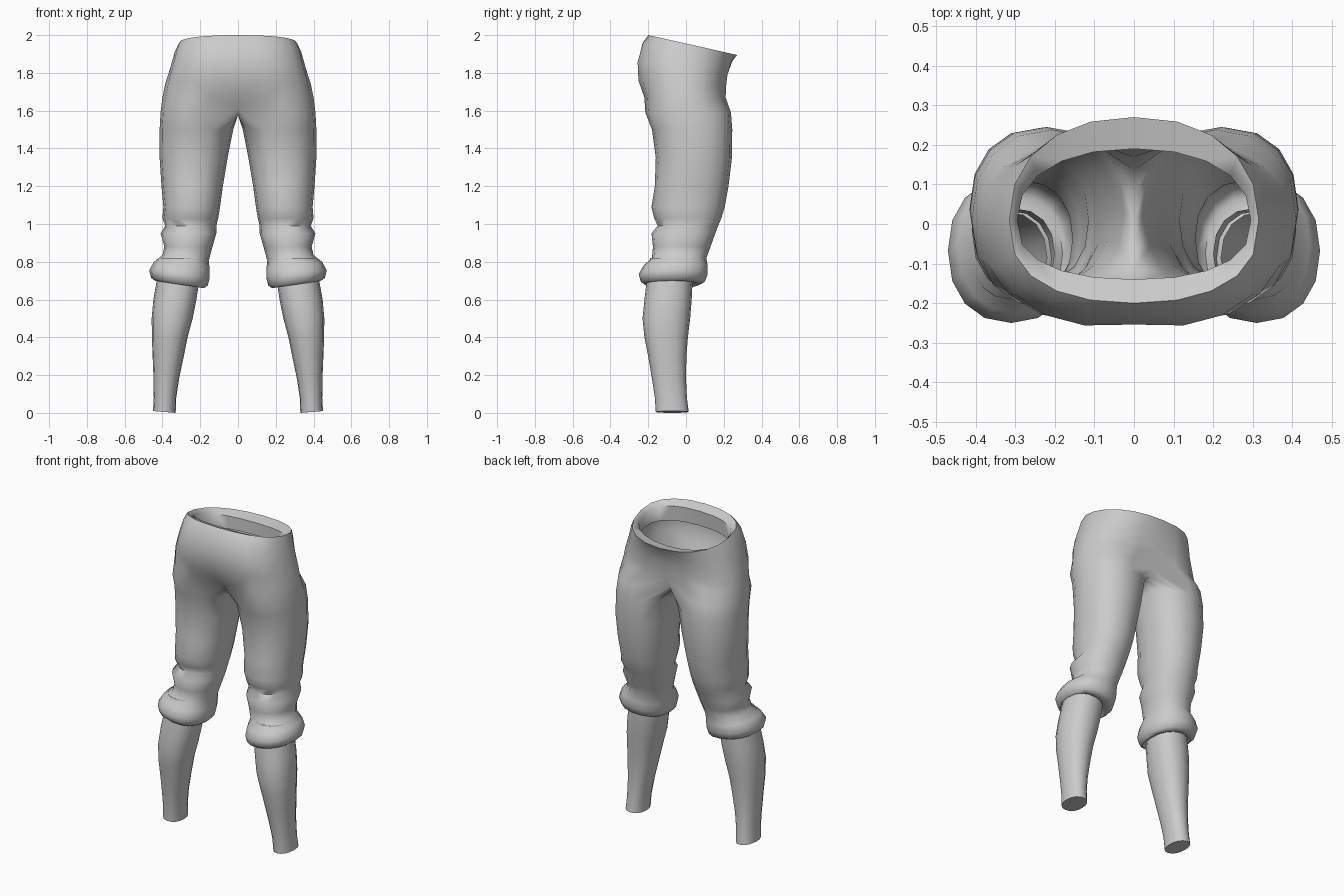
import bpy, bmesh
from math import sin, cos, pi, radians

cube = bpy.data.objects.get("Cube")
if cube:
    bpy.data.objects.remove(cube)

SIDES = 16   # points round one leg
HALF = 10    # steps round half of the hips

grey = bpy.data.materials.new("plain grey")
grey.use_nodes = True
grey.diffuse_color = (0.6, 0.6, 0.6, 1)
grey.node_tree.nodes["Principled BSDF"].inputs["Base Color"].default_value = (0.6, 0.6, 0.6, 1)


def spow(v, p):
    return abs(v) ** p * (1 if v >= 0 else -1)


def leg_ring(z, x_in, x_out, y_front, y_back, tilt=0.0, p=0.9):
    """Rounded loop, counted from the inner front round the outside to the back."""
    pts = []
    for i in range(SIDES):
        a = (i - HALF / 2) * 2 * pi / SIDES
        pts.append(((x_in + x_out) / 2 + (x_out - x_in) / 2 * spow(cos(a), p),
                    (y_front + y_back) / 2 + (y_back - y_front) / 2 * spow(sin(a), p),
                    z + tilt * cos(a)))
    return pts


def hip_ring(z_front, z_back, x_out, y_front, y_back, cleft=0.0):
    """Half loop from the front centre round the side to the back centre."""
    mid, pts = 0.01, []
    for i in range(HALF + 1):
        t = pi * i / HALF
        c = -cos(t)
        y = mid + ((y_back - mid) * spow(c, 0.9) if c > 0 else (mid - y_front) * spow(c, 0.75))
        dent = cleft if i in (0, HALF) else cleft * 0.3 if i in (1, HALF - 1) else 0
        y -= dent if c > 0 else -dent
        x = 0 if i in (0, HALF) else x_out * sin(t) ** 0.9
        f = (y - y_front) / (y_back - y_front)
        pts.append((x, y, z_front + (z_back - z_front) * f))
    return pts


def crotch_ring():
    """Leg loop whose inner points lie on the centre line under the body."""
    pts = []
    for i, (x, y, z) in enumerate(leg_ring(1.59, 0.0, 0.41, -0.215, 0.238)):
        if i == 0 or i >= HALF:
            edge = i in (0, HALF)
            x, y, z = 0, 0.01 + (y - 0.01) * 0.75, 1.61 if edge else 1.575
        pts.append((x, y, z))
    return pts


def loft(name, rings, cap=False):
    """Skin the rings from top to bottom and mirror to the other side."""
    bm = bmesh.new()
    loops = [[bm.verts.new(p) for p in r] for r in rings]
    for a, b in zip(loops, loops[1:]):
        closed = len(a) == len(b) == SIDES
        n = SIDES if closed else HALF
        for i in range(n):
            j = (i + 1) % len(b)
            bm.faces.new((b[i], b[j], a[j], a[i]))
    if cap:
        bm.faces.new(loops[-1][::-1])
    mesh = bpy.data.meshes.new(name)
    bm.to_mesh(mesh)
    bm.free()
    mesh.materials.append(grey)
    ob = bpy.data.objects.new(name, mesh)
    bpy.context.collection.objects.link(ob)
    bpy.ops.object.select_all(action="DESELECT")
    ob.select_set(True)
    bpy.context.view_layer.objects.active = ob
    bpy.ops.object.shade_smooth_by_angle(angle=radians(65))
    mod = ob.modifiers.new("Mirror", "MIRROR")
    mod.use_clip = True
    mod.merge_threshold = 0.002
    return ob


# Waistband fold and hips
hips = [
    hip_ring(1.88, 1.80, 0.295, -0.145, 0.19),
    hip_ring(1.975, 1.88, 0.295, -0.14, 0.19),
    hip_ring(2.0, 1.895, 0.315, -0.20, 0.27),
    hip_ring(1.96, 1.86, 0.335, -0.24, 0.255, 0.01),
    hip_ring(1.86, 1.79, 0.36, -0.272, 0.235, 0.018),
    hip_ring(1.76, 1.73, 0.385, -0.268, 0.228, 0.02),
    hip_ring(1.67, 1.67, 0.40, -0.24, 0.23, 0.035),
    crotch_ring(),
]

# Trouser legs with knee folds, ending in a rolled cuff
legs = [leg_ring(*r) for r in (
    (1.50, 0.025, 0.415, -0.18, 0.245),
    (1.35, 0.055, 0.415, -0.16, 0.243),
    (1.20, 0.08, 0.405, -0.165, 0.225),
    (1.09, 0.095, 0.395, -0.183, 0.205),
    (1.03, 0.105, 0.40, -0.168, 0.187),
    (0.99, 0.115, 0.385, -0.15, 0.17),
    (0.95, 0.115, 0.41, -0.183, 0.155),
    (0.88, 0.135, 0.39, -0.175, 0.13),
    (0.82, 0.155, 0.40, -0.18, 0.108, 0.015),
    (0.78, 0.15, 0.445, -0.225, 0.115, 0.02),
    (0.735, 0.15, 0.47, -0.25, 0.115, 0.02),
    (0.695, 0.16, 0.46, -0.24, 0.10, 0.02),
    (0.68, 0.18, 0.44, -0.22, 0.07, 0.02),
    (0.70, 0.22, 0.425, -0.20, 0.03, 0.015),
)]
loft("trousers", hips + legs)

# Bare lower legs
loft("lower_legs", [leg_ring(*r) for r in (
    (0.82, 0.20, 0.41, -0.19, 0.04),
    (0.70, 0.205, 0.43, -0.208, 0.035),
    (0.60, 0.22, 0.448, -0.22, 0.03),
    (0.50, 0.24, 0.457, -0.23, 0.022),
    (0.40, 0.267, 0.456, -0.22, 0.01),
    (0.30, 0.287, 0.452, -0.20, 0.002),
    (0.18, 0.312, 0.447, -0.18, 0.0),
    (0.08, 0.327, 0.446, -0.165, 0.005),
    (0.005, 0.33, 0.45, -0.16, 0.014, 0.005),
)], cap=True)
